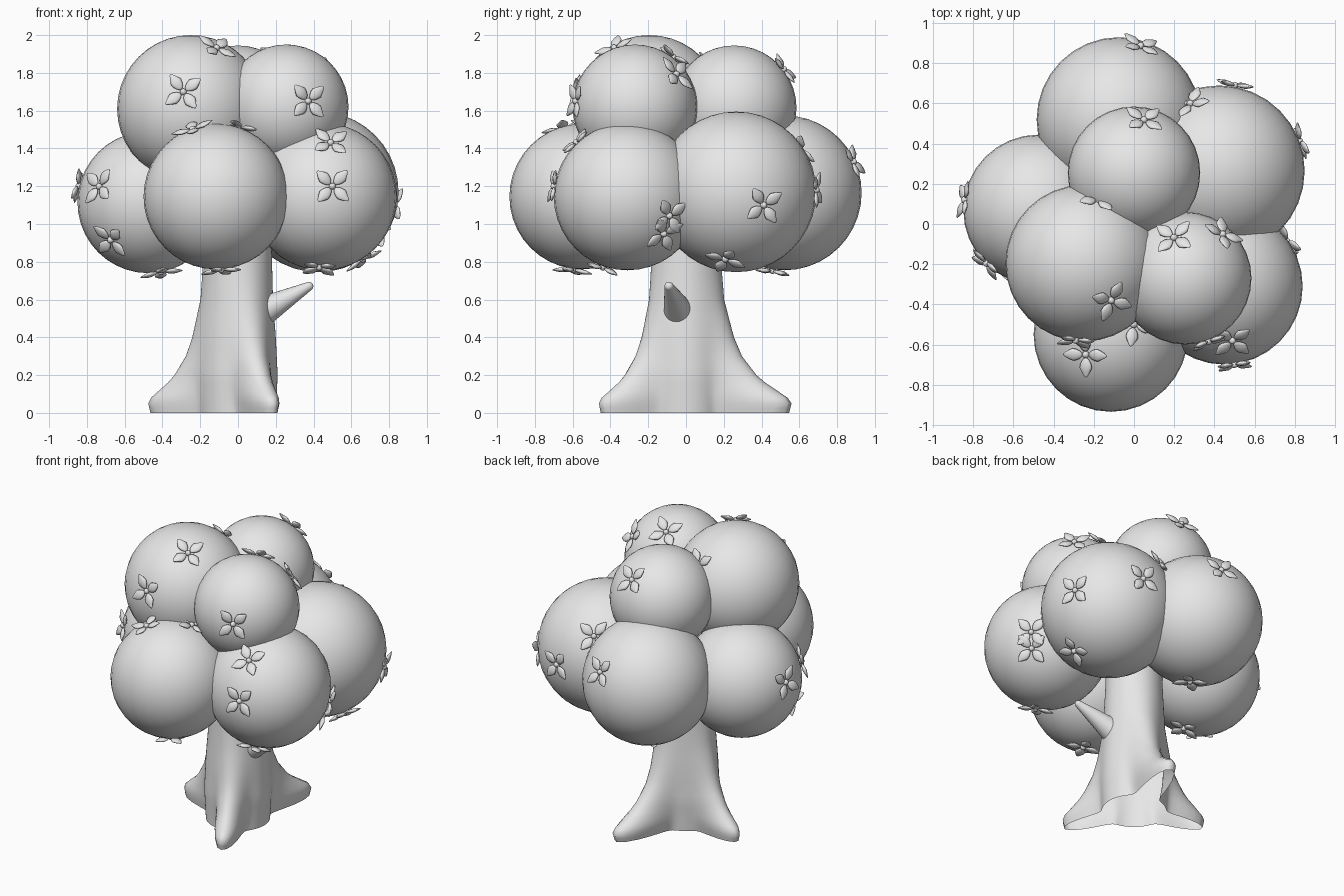
import bpy
import bmesh
import math
import random
from mathutils import Matrix, Vector

random.seed(4)

default_cube = bpy.data.objects.get("Cube")
if default_cube:
    bpy.data.objects.remove(default_cube, do_unlink=True)

# One plain colour for the whole tree
grey = bpy.data.materials.new("plain_grey")
grey.use_nodes = True
grey.diffuse_color = (0.8, 0.8, 0.8, 1)
for node in grey.node_tree.nodes:
    if node.type == 'BSDF_PRINCIPLED':
        node.inputs["Base Color"].default_value = grey.diffuse_color


def mesh_from(bm, name):
    """Turn a bmesh into a smooth shaded grey mesh."""
    bmesh.ops.recalc_face_normals(bm, faces=bm.faces)
    for face in bm.faces:
        face.smooth = True
    mesh = bpy.data.meshes.new(name)
    bm.to_mesh(mesh)
    bm.free()
    mesh.materials.append(grey)
    return mesh


def place(mesh, name, matrix=None):
    obj = bpy.data.objects.new(name, mesh)
    bpy.context.collection.objects.link(obj)
    if matrix is not None:
        obj.matrix_world = matrix
    return obj


def interpolate(profile, z):
    """Smoothly read a (height, value) profile."""
    for (low, a), (high, b) in zip(profile, profile[1:]):
        if z <= high:
            return a + (b - a) * (z - low) / (high - low)
    return profile[-1][1]


# Foliage: overlapping balls, as centre and radius
balls = {
    "upper_right_foliage": (-0.25, -0.195, 1.61, 0.39),
    "upper_left_foliage": (0.255, -0.27, 1.62, 0.33),
    "upper_back_foliage": (0, 0.255, 1.615, 0.33),
    "lower_front_foliage": (-0.115, -0.55, 1.145, 0.385),
    "lower_left_front_foliage": (0.45, -0.31, 1.145, 0.39),
    "lower_left_back_foliage": (0.425, 0.265, 1.17, 0.425),
    "lower_back_foliage": (-0.075, 0.52, 1.165, 0.41),
    "lower_right_foliage": (-0.475, 0.07, 1.115, 0.375),
}
for name, (x, y, z, radius) in balls.items():
    bm = bmesh.new()
    bmesh.ops.create_uvsphere(bm, u_segments=32, v_segments=20, radius=radius)
    place(mesh_from(bm, name), name, Matrix.Translation((x, y, z)))

# Trunk: open tube whose radius swells into three roots near the ground
core_profile = [(0, 0.2), (0.2, 0.21), (0.4, 0.2), (0.6, 0.185), (1.2, 0.17)]
root_profile = [(0, 0.47), (0.05, 0.48), (0.08, 0.465), (0.12, 0.42), (0.16, 0.375),
                (0.2, 0.34), (0.3, 0.28), (0.4, 0.245), (0.6, 0.2), (0.9, 0.178), (1.2, 0.17)]
roots = [(-67, 1.07), (74, 1.36), (167, 1.03)]  # direction and reach


def trunk_radius(angle, z):
    core = interpolate(core_profile, z)
    swell = interpolate(root_profile, z) - core
    spread = 0.23 + 0.5 * min(z, 0.6)
    radius = core
    for direction, reach in roots:
        offset = angle - math.radians(direction)
        offset = math.atan2(math.sin(offset), math.cos(offset))
        radius += swell * reach * math.exp(-(offset / spread) ** 2)
    return radius


bm = bmesh.new()
sides = 96
heights = [0, 0.025, 0.05, 0.08, 0.1, 0.12, 0.16, 0.2, 0.25, 0.3, 0.35, 0.4, 0.5, 0.6, 0.75, 0.9, 1.2]
rings = []
for z in heights:
    ring = []
    for i in range(sides):
        angle = math.tau * i / sides
        radius = trunk_radius(angle, z)
        ring.append(bm.verts.new((radius * math.cos(angle), radius * math.sin(angle), z)))
    rings.append(ring)
for lower, upper in zip(rings, rings[1:]):
    for i in range(sides):
        j = (i + 1) % sides
        bm.faces.new((lower[i], lower[j], upper[j], upper[i]))
place(mesh_from(bm, "trunk"), "trunk")

# Branch stub: tapered cone with a rounded end
start, end = Vector((0.11, -0.035, 0.525)), Vector((0.375, -0.09, 0.67))
length = (end - start).length
tip_radius = 0.024
bm = bmesh.new()
bmesh.ops.create_cone(bm, segments=24, radius1=0.085, radius2=tip_radius, depth=length,
                      matrix=Matrix.Translation((0, 0, length / 2)))
bmesh.ops.create_uvsphere(bm, u_segments=24, v_segments=12, radius=tip_radius,
                          matrix=Matrix.Translation((0, 0, length)))
turn = (end - start).to_track_quat('Z', 'Y').to_matrix().to_4x4()
branch = place(mesh_from(bm, "branch_stub"), "branch_stub", Matrix.Translation(start) @ turn)

# Flower: four pointed petals around a small button
bm = bmesh.new()
for i in range(4):
    petal = bmesh.ops.create_uvsphere(bm, u_segments=10, v_segments=8, radius=1)["verts"]
    spin = Matrix.Rotation(math.radians(45 + 90 * i), 4, 'Z')
    tilt = Matrix.Rotation(math.radians(-6), 4, 'Y')
    for vert in petal:
        along = vert.co.z
        taper = (1 - 0.25 * along) * (1 - 0.35 * abs(along))
        shape = Vector((0.066 + 0.05 * along, vert.co.x * 0.033 * taper, vert.co.y * 0.013 * taper))
        vert.co = spin @ tilt @ shape
bmesh.ops.create_uvsphere(bm, u_segments=10, v_segments=8, radius=0.018)
flower_mesh = mesh_from(bm, "flower")

# Flowers: rough spots, each snapped to the nearest foliage ball
spots = [
    (-0.29, -0.58, 1.7), (-0.11, -0.385, 1.94), (-0.18, 0.12, 1.83),
    (0.2, -0.07, 1.88), (0.46, -0.03, 1.81), (0.37, -0.58, 1.65),
    (0.05, 0.52, 1.82), (0.04, 0.91, 1.34), (0.28, 0.6, 1.4),
    (0.49, -0.58, 1.43), (0.5, -0.7, 1.2), (0.8, -0.06, 1.03),
    (0.76, -0.1, 0.93), (0.43, -0.44, 0.77), (0.82, 0.41, 1.1),
    (0.65, 0.21, 0.83), (0.5, 0.68, 1.18), (-0.84, 0.12, 1.2),
    (-0.74, -0.2, 1.2), (-0.67, -0.18, 0.92), (-0.41, 0, 0.76),
    (-0.09, -0.6, 0.76), (-0.24, -0.65, 1.5), (0, -0.5, 1.52),
    (-0.07, 0.46, 0.76),
]
for number, spot in enumerate(spots):
    point = Vector(spot)
    ball = min(balls.values(), key=lambda b: abs((point - Vector(b[:3])).length - b[3]))
    centre = Vector(ball[:3])
    normal = (point - centre).normalized()
    facing = normal.to_track_quat('Z', 'Y').to_matrix().to_4x4()
    twist = Matrix.Rotation(random.uniform(-0.25, 0.25), 4, 'Z')
    seat = Matrix.Translation(centre + normal * (ball[3] + 0.006))
    place(flower_mesh, f"flower_{number + 1}", seat @ facing @ twist)

# Keep the hard rim of the branch crisp
bpy.ops.object.select_all(action='DESELECT')
branch.select_set(True)
bpy.context.view_layer.objects.active = branch
bpy.ops.object.shade_smooth_by_angle()
